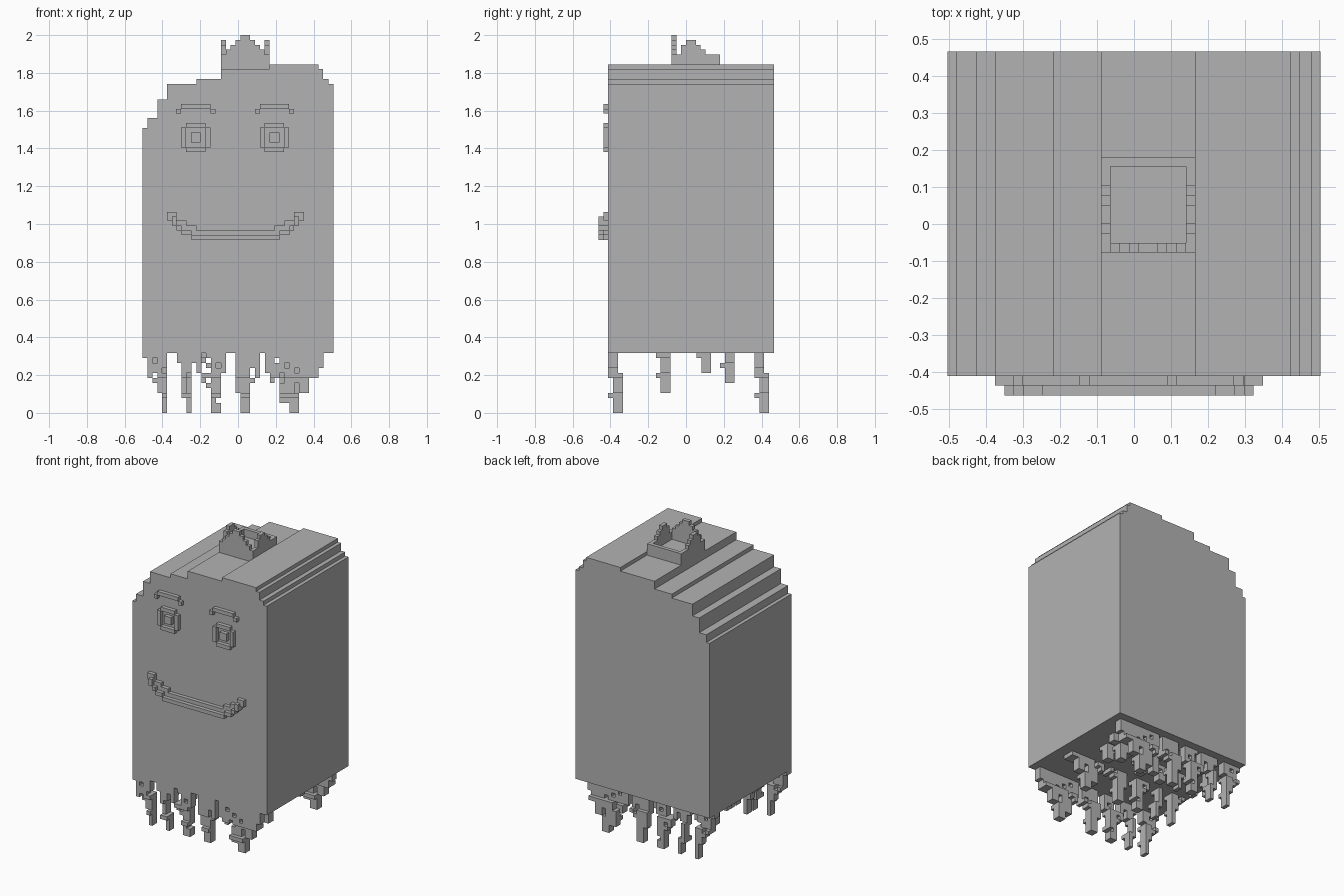
import bpy, bmesh

if "Cube" in bpy.data.objects:
    bpy.data.objects.remove(bpy.data.objects["Cube"], do_unlink=True)

V = 0.0259                      # block size
FRONT, BACK, FLOOR = -0.412, 0.467, 0.317

grey = bpy.data.materials.new("plain_grey")
grey.use_nodes = True
colour = (0.45, 0.45, 0.45, 1)
grey.diffuse_color = colour
grey.node_tree.nodes["Principled BSDF"].inputs["Base Color"].default_value = colour


def finish(name, bm):
    bmesh.ops.recalc_face_normals(bm, faces=bm.faces)
    mesh = bpy.data.meshes.new(name)
    bm.to_mesh(mesh)
    bm.free()
    mesh.materials.append(grey)
    obj = bpy.data.objects.new(name, mesh)
    bpy.context.collection.objects.link(obj)
    return obj


def add_box(bm, x0, x1, y0, y1, z0, z1):
    verts = bmesh.ops.create_cube(bm, size=1)["verts"]
    for v in verts:
        v.co.x = x1 if v.co.x > 0 else x0
        v.co.y = y1 if v.co.y > 0 else y0
        v.co.z = z1 if v.co.z > 0 else z0


def boxes(name, items):
    bm = bmesh.new()
    for item in items:
        add_box(bm, *item)
    return finish(name, bm)


def prism(name, outline, axis, start, end):
    """Extrude a 2D outline (u, z) along x or y."""
    bm = bmesh.new()
    place = (lambda u, z: (u, start, z)) if axis == "y" else (lambda u, z: (start, u, z))
    face = bm.faces.new([bm.verts.new(place(u, z)) for u, z in outline])
    geo = bmesh.ops.extrude_face_region(bm, geom=[face])["geom"]
    depth = end - start
    offset = (0, depth, 0) if axis == "y" else (depth, 0, 0)
    bmesh.ops.translate(bm, vec=offset, verts=[g for g in geo if isinstance(g, bmesh.types.BMVert)])
    return finish(name, bm)


def stairs(left, base, treads):
    """Outline with a flat base and treads given as (right end, height)."""
    pts, u = [(left, base)], left
    for right, z in treads:
        pts += [(u, z), (right, z)]
        u = right
    return pts + [(u, base)]


# Body with stepped shoulders
prism("body", stairs(-0.505, FLOOR, [
    (-0.48, 1.508), (-0.427, 1.56), (-0.375, 1.66), (-0.22, 1.74), (-0.09, 1.767),
    (0.167, 1.82), (0.425, 1.845), (0.45, 1.82), (0.48, 1.767), (0.505, 1.74)]),
    "y", FRONT, BACK)

# Crown: pointed front and sides, low back, shallow floor
CX0, CX1, CY0, CY1, CZ = -0.09, 0.167, -0.077, 0.181, 1.82


def crest(start, end, steps):
    w = (end - start) / len(steps)
    return stairs(start, CZ, [(start + w * (i + 1), CZ + s * (2 - CZ) / 7) for i, s in enumerate(steps)])


prism("crown_front", crest(CX0, CX1, [3, 4, 5, 6, 7, 7, 6, 5, 4, 3]), "y", CY0, CY0 + V)
side = crest(CY0 + V, CY1, [3, 5, 6, 6, 5, 4, 3, 3, 3])
prism("crown_right", side, "x", CX0, CX0 + V)
prism("crown_left", side, "x", CX1 - V, CX1)
boxes("crown_back", [(CX0 + V, CX1 - V, CY1 - V, CY1, CZ, CZ + 3 * V)])
boxes("crown_floor", [(CX0 + V, CX1 - V, CY0 + V, CY1 - V, CZ, CZ + V)])

# Eyes and brows
Y1, Y2 = FRONT - V, FRONT - 2 * V
for label, cx in (("right", -0.224), ("left", 0.193)):
    cz = 1.458
    frame = []
    for s in (-1, 1):
        a, b = sorted((s * 2 * V, s * 3 * V))
        frame.append((cx + a, cx + b, Y1, FRONT, cz - 2 * V, cz + 2 * V))
        frame.append((cx - 2 * V, cx + 2 * V, Y1, FRONT, cz + a, cz + b))
    boxes(label + "_eye_frame", frame)
    boxes(label + "_pupil", [(cx - V, cx + V, Y1, FRONT, cz - V, cz + V)])
    top = 1.636
    boxes(label + "_brow", [
        (cx - 3 * V, cx + 3 * V, Y1, FRONT, top - V, top),
        (cx - 4 * V, cx - 3 * V, Y1, FRONT, top - 2 * V, top - V),
        (cx + 3 * V, cx + 4 * V, Y1, FRONT, top - 2 * V, top - V)])

# Mouth: upper lip sits on the face, lower lip stands one block further out
MID, MZ = -0.0135, 0.915


def lip(name, y0, y1, blocks):
    items = []
    for a, b, lo, hi in blocks:      # columns out from the middle, rows up
        for s in (-1, 1):
            x0, x1 = sorted((MID + s * a * V, MID + s * b * V))
            items.append((x0, x1, y0, y1, MZ + lo * V, MZ + hi * V))
    boxes(name, items)


lip("upper_lip", Y1, FRONT, [(0, 8, 0, 2), (8, 10, 1, 3), (10, 12, 2, 4),
                             (12, 13, 3, 5), (13, 14, 4, 5.7), (12, 13, 5, 5.7)])
lip("lower_lip", Y2, Y1, [(0, 9, 0, 1), (9, 11, 1, 2), (11, 12, 2, 3), (12, 13, 3, 4.8)])

# Dripping legs: one ragged curtain, repeated in rows that sink into the body
DRIP = [
    "#####..#####.####..#####.############..",
    ".#.##..#####..###..#####.##.#########..",
    ".####...##.#..#.#..#####.####.#######..",
    ".###....##.#..###..###.#.######.####...",
    ".#.##...#...####...###.#..##.#######...",
    "..###...#...#.##...####...#..#####.....",
    "...##...#....###...###......###.##.....",
    "...##...#.....##...###......###.##.....",
    "....#...##....##....##......####.......",
    "....#....#....#.....##......####.......",
    "....#....#....##....##........##.......",
    "....#....#....##....##........##.......",
]
STEP = FLOOR / len(DRIP)


def runs(line):
    start = None
    for i, c in enumerate(line + "."):
        if c == "#" and start is None:
            start = i
        elif c != "#" and start is not None:
            yield start, i
            start = None


for n, (y, sunk) in enumerate([(FRONT, 0), (-0.16, 4), (0.055, 8), (0.18, 6), (0.362, 0)]):
    items = []
    for r, line in enumerate(DRIP[sunk:]):
        k = r + sunk
        near, far = (0, 2) if k < 4 else (1, 3) if k in (5, 6, 9) else (0, 3) if k in (4, 8) else (1, 3)
        for a, b in runs(line):
            items.append((-0.505 + a * V, -0.505 + b * V, y + near * V, y + far * V,
                          FLOOR - (r + 1) * STEP, FLOOR - r * STEP))
    boxes("leg_row_%d" % (n + 1), items)
